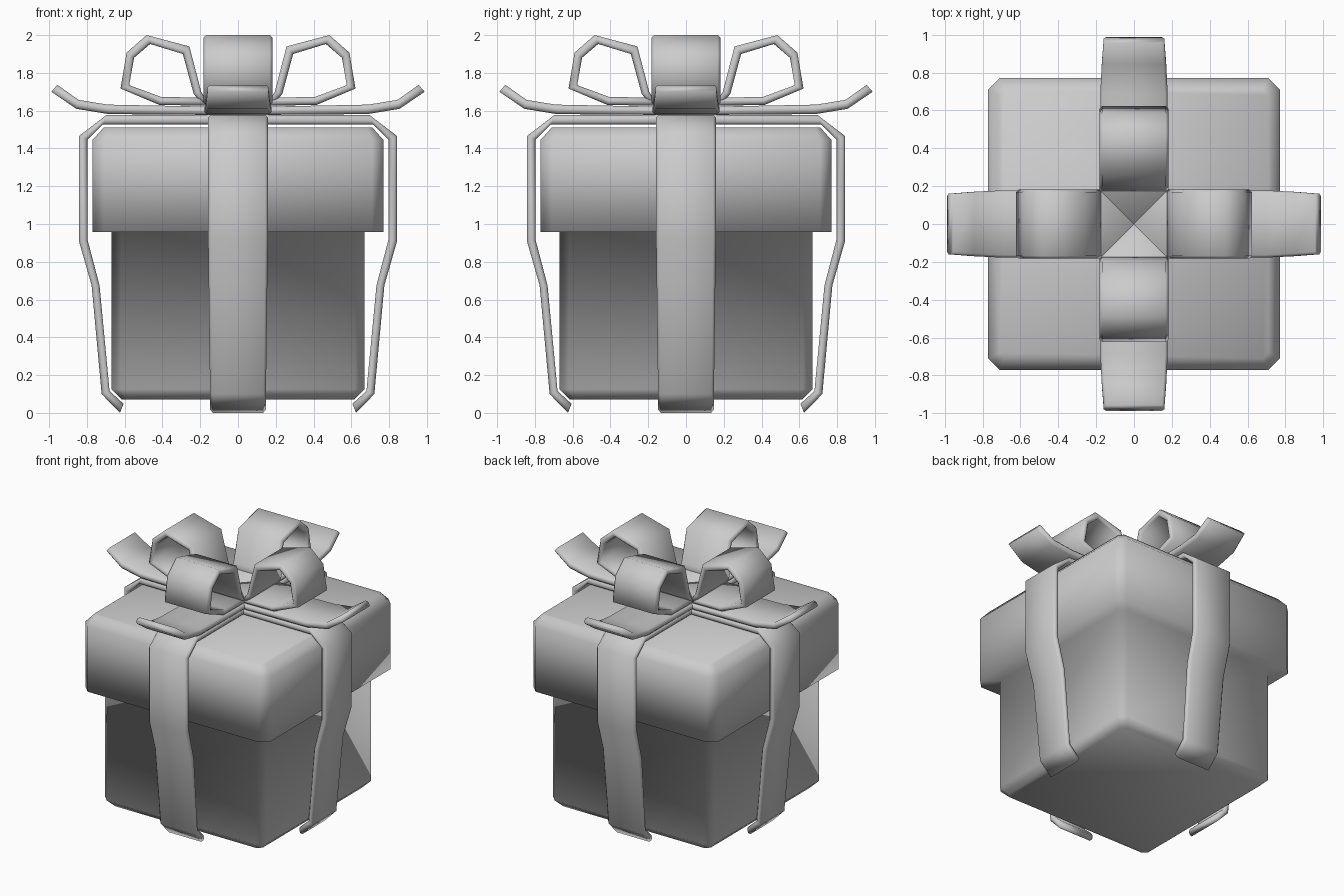
import bpy, bmesh, math

if "Cube" in bpy.data.objects:
    bpy.data.objects.remove(bpy.data.objects["Cube"])


def finish(bm, name, turn=0.0):
    bmesh.ops.recalc_face_normals(bm, faces=bm.faces)
    me = bpy.data.meshes.new(name)
    bm.to_mesh(me)
    bm.free()
    ob = bpy.data.objects.new(name, me)
    ob.rotation_euler.z = turn
    bpy.context.collection.objects.link(ob)
    for p in me.polygons:
        p.use_smooth = True
    return ob


def skin(bm, rings):
    # bridge consecutive vertex rings and cap both ends
    rings = [[bm.verts.new(co) for co in r] for r in rings]
    n = len(rings[0])
    for a, b in zip(rings, rings[1:]):
        for i in range(n):
            j = (i + 1) % n
            bm.faces.new((a[i], a[j], b[j], b[i]))
    bm.faces.new(rings[0])
    bm.faces.new(rings[-1])


def octagon(h, c, z):
    k = h - c
    return [(h, -k, z), (h, k, z), (k, h, z), (-k, h, z),
            (-h, k, z), (-h, -k, z), (-k, -h, z), (k, -h, z)]


def ribbon(name, stations, turn):
    # station: outer x, outer z, inner x, inner z, half width
    c, rings = 0.014, []
    for ox, oz, ix, iz, w in stations:
        sec = [(-w, .3), (-w, .7), (-w + c, 1), (w - c, 1),
               (w, .7), (w, .3), (w - c, 0), (-w + c, 0)]
        rings.append([(ix + (ox - ix) * f, y, iz + (oz - iz) * f) for y, f in sec])
    bm = bmesh.new()
    skin(bm, rings)
    return finish(bm, name, turn)


def mirrored(half):
    return [(-a, b, -c, d, w) for a, b, c, d, w in half] + half[::-1]


# box body and lid: stacked chamfered squares
bm = bmesh.new()
skin(bm, [octagon(0.615, 0.03, 0.07), octagon(0.67, 0.05, 0.125),
          octagon(0.67, 0.05, 0.957), octagon(0.77, 0.06, 0.957),
          octagon(0.77, 0.06, 1.445), octagon(0.71, 0.03, 1.512)])
finish(bm, "box_with_lid")

# strap over the lid and down both sides
strap = mirrored([(0.625, 0.0, 0.606, 0.048, 0.147),
                  (0.722, 0.10, 0.68, 0.116, 0.148),
                  (0.775, 0.675, 0.733, 0.675, 0.155),
                  (0.842, 0.91, 0.796, 0.915, 0.158),
                  (0.842, 1.466, 0.796, 1.446, 0.158),
                  (0.695, 1.578, 0.717, 1.526, 0.158)])

# loose tails lying on the lid
tail = mirrored([(0.957, 1.737, 0.988, 1.70, 0.16),
                 (0.844, 1.657, 0.856, 1.61, 0.17),
                 (0.69, 1.632, 0.685, 1.582, 0.178),
                 (0.18, 1.622, 0.18, 1.578, 0.178)])

# bow loop, from the centre out, round and back
W = 0.182
loop = [(0.0, 1.625, 0.0, 1.668, W), (0.415, 1.63, 0.405, 1.672, W),
        (0.622, 1.717, 0.576, 1.735, W), (0.59, 1.907, 0.55, 1.88, W),
        (0.484, 2.0, 0.465, 1.953, W), (0.257, 1.94, 0.292, 1.90, W),
        (0.195, 1.70, 0.235, 1.69, W), (0.16, 1.65, 0.20, 1.645, W)]

for i in range(2):
    ribbon(f"strap_{i}", strap, i * math.pi / 2)
    ribbon(f"bow_tails_{i}", tail, i * math.pi / 2)
for i in range(4):
    ribbon(f"bow_loop_{i}", loop, i * math.pi / 2)
